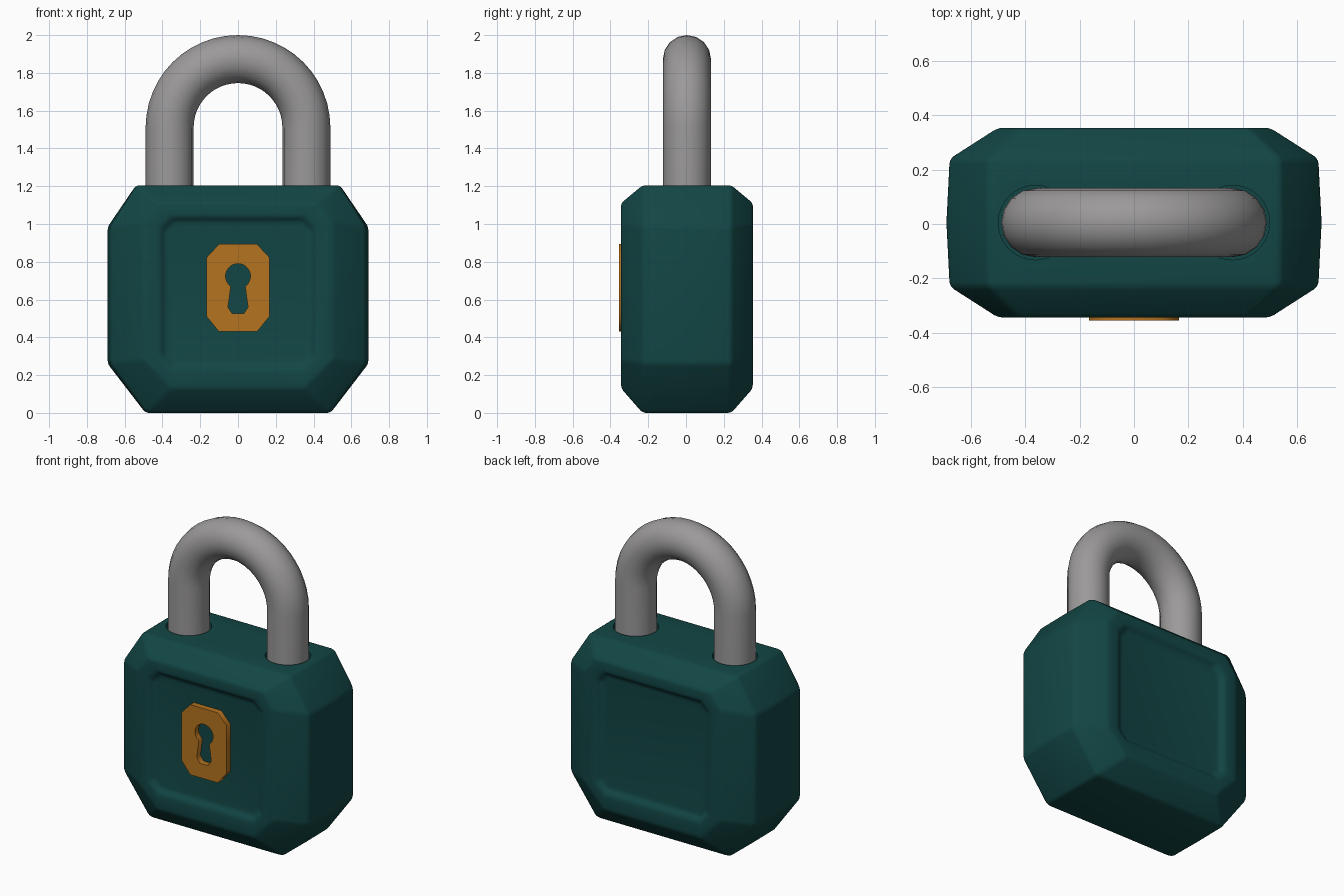
import bpy, bmesh, math

cube = bpy.data.objects.get("Cube")
if cube:
    bpy.data.objects.remove(cube, do_unlink=True)

YC = 0.005  # depth centre of body and shackle


def material(name, color):
    m = bpy.data.materials.new(name)
    m.use_nodes = True
    m.diffuse_color = (*color, 1)
    m.node_tree.nodes["Principled BSDF"].inputs["Base Color"].default_value = (*color, 1)
    return m


teal = material("dark teal", (0.006, 0.062, 0.060))
grey = material("steel grey", (0.33, 0.32, 0.32))
brass = material("brass orange", (0.46, 0.17, 0.014))


def activate(ob):
    bpy.ops.object.select_all(action="DESELECT")
    ob.select_set(True)
    bpy.context.view_layer.objects.active = ob


def add_object(name, data, mat):
    ob = bpy.data.objects.new(name, data)
    bpy.context.collection.objects.link(ob)
    data.materials.append(mat)
    return ob


def octagon(w, z0, z1, bottom, top):
    """Symmetric outline; bottom and top are the (x, z) corner cuts."""
    half = [(w - bottom[0], z0), (w, z0 + bottom[1]), (w, z1 - top[1]), (w - top[0], z1)]
    return half + [(-x, z) for x, z in reversed(half)]


def loft(name, rings, mat):
    """Skin through outlines placed at successive depths."""
    bm = bmesh.new()
    loops = [[bm.verts.new((x, y, z)) for x, z in pts] for y, pts in rings]
    for a, b in zip(loops, loops[1:]):
        for i in range(len(a)):
            j = (i + 1) % len(a)
            bm.faces.new((a[i], a[j], b[j], b[i]))
    bm.faces.new(loops[0])
    bm.faces.new(loops[-1])
    bmesh.ops.recalc_face_normals(bm, faces=bm.faces)
    me = bpy.data.meshes.new(name)
    bm.to_mesh(me)
    bm.free()
    return add_object(name, me, mat)


# Body: chamfered block with a sunken panel on both broad sides
middle = octagon(0.69, 0, 1.205, (0.2, 0.26), (0.15, 0.22))
shoulder = octagon(0.678, 0, 1.205, (0.19, 0.26), (0.14, 0.22))
face = octagon(0.5, 0.13, 1.11, (0.15, 0.15), (0.08, 0.1))
panel_rim = octagon(0.415, 0.235, 1.04, (0.06, 0.06), (0.06, 0.06))
panel = octagon(0.385, 0.262, 1.013, (0.05, 0.05), (0.05, 0.05))
side = [(0.235, shoulder), (0.349, face), (0.349, panel_rim), (0.322, panel)]
rings = [(YC - y, p) for y, p in reversed(side)] + [(YC, middle)] + [(YC + y, p) for y, p in side]
body = loft("lock_body", rings, teal)
bevel = body.modifiers.new("soft edges", "BEVEL")
bevel.width = 0.018
bevel.segments = 3
bevel.limit_method = "ANGLE"
bevel.angle_limit = math.radians(15)
activate(body)
bpy.ops.object.modifier_apply(modifier=bevel.name)

# Sockets for the shackle legs
for x in (-0.362, 0.362):
    bpy.ops.mesh.primitive_cylinder_add(vertices=32, radius=0.137, depth=0.2, location=(x, YC, 1.24))
    cutter = bpy.context.object
    cutter.name = "socket_cutter"
    cutter.hide_render = True
    cut = body.modifiers.new("socket", "BOOLEAN")
    cut.operation = "DIFFERENCE"
    cut.solver = "EXACT"
    cut.object = cutter
    activate(body)
    bpy.ops.object.modifier_apply(modifier=cut.name)
    bpy.data.objects.remove(cutter, do_unlink=True)
bpy.ops.object.shade_smooth_by_angle(angle=math.radians(28))

# Shackle: round bar following two legs and a half circle
R, Z = 0.362, 1.511
path = [(R, 1.12)] + [(R * math.cos(t), Z + R * math.sin(t))
                      for t in (math.pi * i / 24 for i in range(25))] + [(-R, 1.12)]
curve = bpy.data.curves.new("shackle", "CURVE")
curve.dimensions = "3D"
curve.bevel_depth = 0.127
curve.bevel_resolution = 6
curve.use_fill_caps = True
spline = curve.splines.new("POLY")
spline.points.add(len(path) - 1)
for p, (x, z) in zip(spline.points, path):
    p.co = (x, YC, z, 1)
shackle = add_object("shackle", curve, grey)
activate(shackle)
bpy.ops.object.convert(target="MESH")
bpy.ops.object.shade_smooth_by_angle(angle=math.radians(40))

# Keyhole plate: cut-corner plate with a keyhole opening
outline = octagon(0.166, 0.43, 0.893, (0.065, 0.08), (0.065, 0.07))
head = [(0.066 * math.cos(t), 0.724 + 0.066 * math.sin(t))
        for t in (math.radians(-55 + 290 * i / 18) for i in range(19))]
slot = [(-0.053, 0.56), (-0.03, 0.525), (0.03, 0.525), (0.053, 0.56)]
curve = bpy.data.curves.new("keyhole_plate", "CURVE")
curve.dimensions = "2D"
curve.fill_mode = "BOTH"
curve.extrude = 0.019
for pts in (outline, head + slot):
    spline = curve.splines.new("POLY")
    spline.points.add(len(pts) - 1)
    spline.use_cyclic_u = True
    for p, (x, z) in zip(spline.points, pts):
        p.co = (x, z, 0, 1)
plate = add_object("keyhole_plate", curve, brass)
plate.rotation_euler.x = math.pi / 2
plate.location.y = -0.336
activate(plate)
bpy.ops.object.convert(target="MESH")
